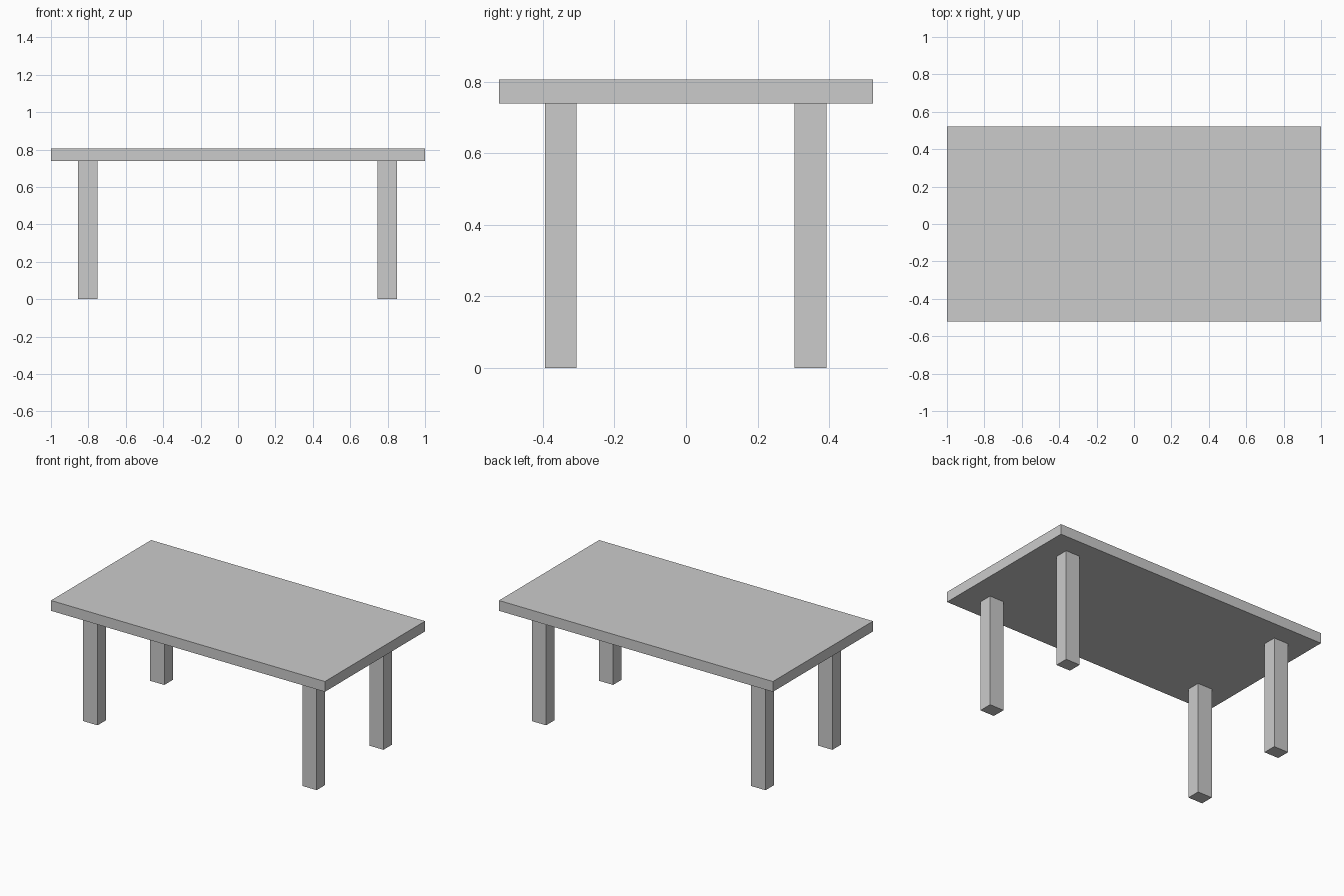
import bpy

if "Cube" in bpy.data.objects:
    bpy.data.objects.remove(bpy.data.objects["Cube"])

TOP_Z = 0.806
UNDER_Z = 0.738


def box(name, x0, x1, y0, y1, z0, z1):
    """Add a sharp-edged box spanning the given limits."""
    bpy.ops.mesh.primitive_cube_add(
        size=1, location=((x0 + x1) / 2, (y0 + y1) / 2, (z0 + z1) / 2))
    obj = bpy.context.object
    obj.name = name
    obj.scale = (x1 - x0, y1 - y0, z1 - z0)
    bpy.ops.object.transform_apply(location=False, rotation=False, scale=True)
    return obj


# Table top
box("table_top", -1, 1, -0.522, 0.522, UNDER_Z, TOP_Z)

# Four square-cut legs, standing under the top
for x_name, x0, x1 in (("left", -0.855, -0.75), ("right", 0.747, 0.85)):
    for y_name, y0, y1 in (("front", -0.394, -0.306), ("back", 0.303, 0.392)):
        box(f"{y_name}_{x_name}_leg", x0, x1, y0, y1, 0, UNDER_Z)
